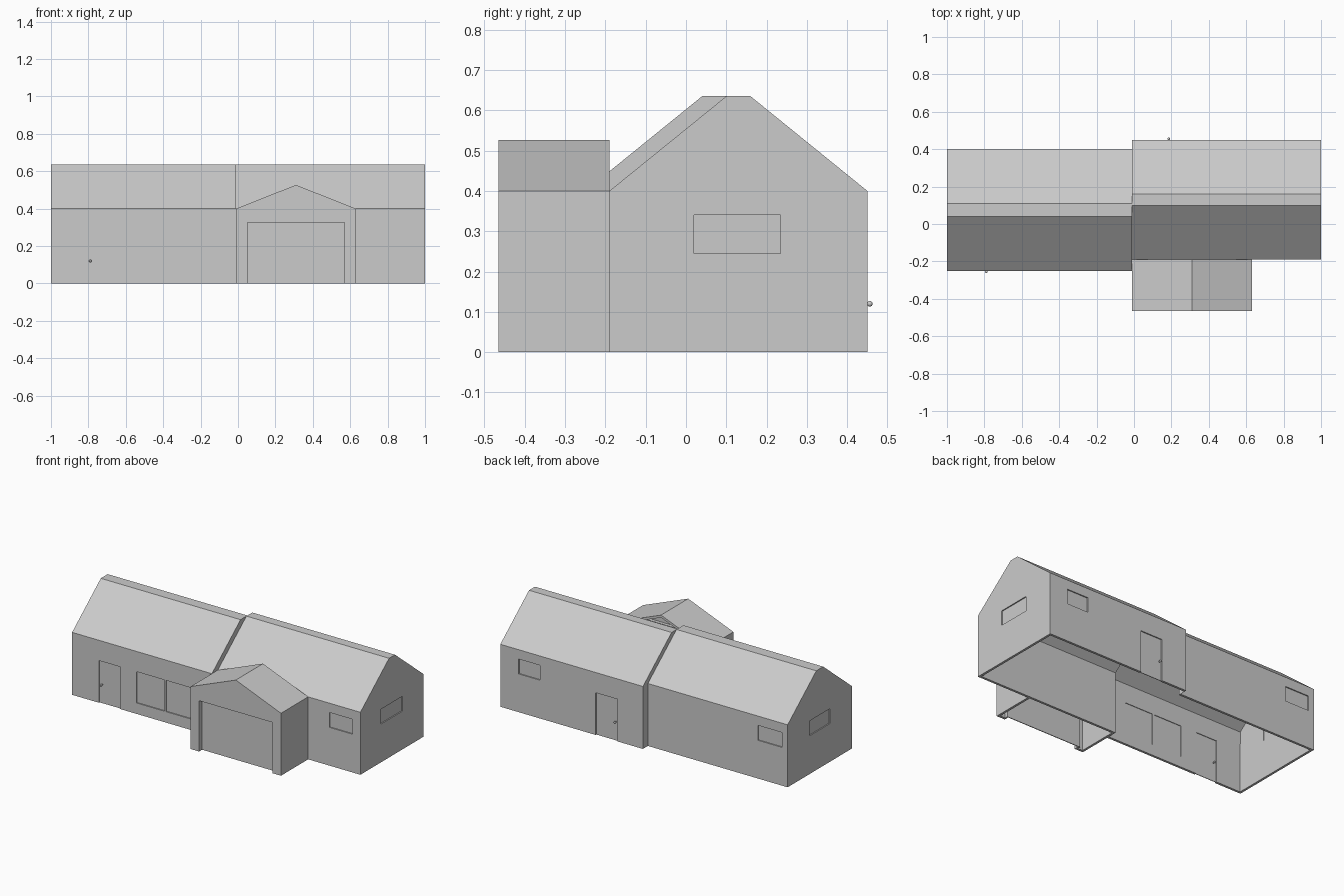
import bpy, bmesh
from mathutils import Vector

if "Cube" in bpy.data.objects:
    bpy.data.objects.remove(bpy.data.objects["Cube"])

T = 0.015        # wall thickness
JOINT = -0.01    # where the two wings meet
LEFT = [(-0.25, 0), (-0.25, 0.40), (0.04, 0.635), (0.11, 0.635), (0.40, 0.40), (0.40, 0)]
RIGHT = [(-0.19, 0), (-0.19, 0.40), (0.10, 0.635), (0.16, 0.635), (0.45, 0.40), (0.45, 0)]
GARAGE = [(-0.01, 0), (-0.01, 0.40), (0.31, 0.527), (0.63, 0.40), (0.63, 0)]


def make(name, bm):
    me = bpy.data.meshes.new(name)
    bm.to_mesh(me)
    bm.free()
    ob = bpy.data.objects.new(name, me)
    bpy.context.collection.objects.link(ob)
    return ob


def shell(name, outline, cap_at, open_at, place):
    """Hollow extrusion: capped at one end, open underneath and at the other end."""
    bm = bmesh.new()
    a = [bm.verts.new(place(cap_at, u, z)) for u, z in outline]
    b = [bm.verts.new(place(open_at, u, z)) for u, z in outline]
    bm.faces.new(a)
    for i in range(len(a) - 1):
        bm.faces.new((a[i], a[i + 1], b[i + 1], b[i]))
    bm.normal_update()
    centre = sum((v.co for v in bm.verts), Vector()) / len(bm.verts)
    for f in bm.faces:
        if f.normal.dot(f.calc_center_median() - centre) < 0:
            f.normal_flip()
    ob = make(name, bm)
    m = ob.modifiers.new("thickness", 'SOLIDIFY')
    m.thickness, m.offset, m.use_even_offset = T, -1, True
    return ob


def box(name, lo, hi):
    bm = bmesh.new()
    bmesh.ops.create_cube(bm, size=1)
    for v in bm.verts:
        v.co = [(l + h) / 2 + c * (h - l) for l, h, c in zip(lo, hi, v.co)]
    return make(name, bm)


cutters = []


def cut(wall, lo, hi):
    c = box("cutter", lo, hi)
    c.hide_render = True
    cutters.append(c)
    m = wall.modifiers.new("opening", 'BOOLEAN')
    m.object, m.operation, m.solver = c, 'DIFFERENCE', 'EXACT'


def opening(name, wall, axis, face, inward, u0, u1, z0, z1):
    """Cut a hole through a wall and fill it with a thin recessed panel."""
    def span(d0, d1, za):
        d0, d1 = sorted((face + inward * d0, face + inward * d1))
        if axis == 'y':
            return (u0, d0, za), (u1, d1, z1)
        return (d0, u0, za), (d1, u1, z1)
    cut(wall, *span(-0.02, 0.04, z0 if z0 > 0 else -0.05))
    box(name, *span(0.007, 0.011, z0))


# Wings and garage
along_x = lambda s, u, z: (s, u, z)
along_y = lambda s, u, z: (u, s, z)
left = shell("left_wing", LEFT, -1, JOINT, along_x)
right = shell("right_wing", RIGHT, 1, JOINT, along_x)
garage = shell("garage", GARAGE, -0.465, -0.19, along_y)

# Step where the offset wings meet
bm = bmesh.new()
for i in (0, 1, 3, 4):
    quad = (LEFT[i], LEFT[i + 1], RIGHT[i + 1], RIGHT[i])
    bm.faces.new([bm.verts.new((JOINT, y, z)) for y, z in quad])
make("wing_step", bm)

# Doors
opening("front_door", left, 'y', -0.25, 1, -0.81, -0.66, 0, 0.27)
opening("back_door", right, 'y', 0.45, -1, 0.17, 0.325, 0, 0.27)

# Windows
opening("front_window_left", left, 'y', -0.25, 1, -0.545, -0.345, 0.07, 0.27)
opening("front_window_right", left, 'y', -0.25, 1, -0.335, -0.135, 0.07, 0.27)
opening("front_window_small", right, 'y', -0.19, 1, 0.78, 0.945, 0.245, 0.34)
opening("back_window_right", right, 'y', 0.45, -1, 0.72, 0.87, 0.245, 0.34)
opening("back_window_left", left, 'y', 0.40, -1, -0.96, -0.79, 0.245, 0.34)
opening("right_gable_window", right, 'x', 1, -1, 0.02, 0.235, 0.245, 0.34)
opening("left_gable_window", left, 'x', -1, 1, -0.03, 0.18, 0.245, 0.34)

# Garage door set back behind deep jambs
cut(garage, (0.05, -0.5, -0.05), (0.57, -0.42, 0.325))
box("garage_door", (0.05, -0.435, 0), (0.57, -0.43, 0.325))
for n, x in (("left", 0.04), ("right", 0.57)):
    box("garage_jamb_" + n, (x, -0.452, 0), (x + 0.01, -0.43, 0.325))
box("garage_lintel", (0.04, -0.452, 0.325), (0.58, -0.43, 0.335))

# Bake the wall openings
for ob in (left, right, garage):
    dg = bpy.context.evaluated_depsgraph_get()
    me = bpy.data.meshes.new_from_object(ob.evaluated_get(dg))
    ob.modifiers.clear()
    ob.data = me
for c in cutters:
    bpy.data.objects.remove(c)


# Door knobs on both faces
def knob(name, x, y):
    bm = bmesh.new()
    for s in (-1, 1):
        r = bmesh.ops.create_uvsphere(bm, u_segments=12, v_segments=8, radius=0.007)
        bmesh.ops.translate(bm, verts=r["verts"], vec=(x, y + s * 0.015, 0.12))
    for f in bm.faces:
        f.smooth = True
    make(name, bm)
    box(name + "_stem", (x - 0.003, y - 0.015, 0.117), (x + 0.003, y + 0.015, 0.123))


knob("front_knob", -0.79, -0.241)
knob("back_knob", 0.185, 0.441)
